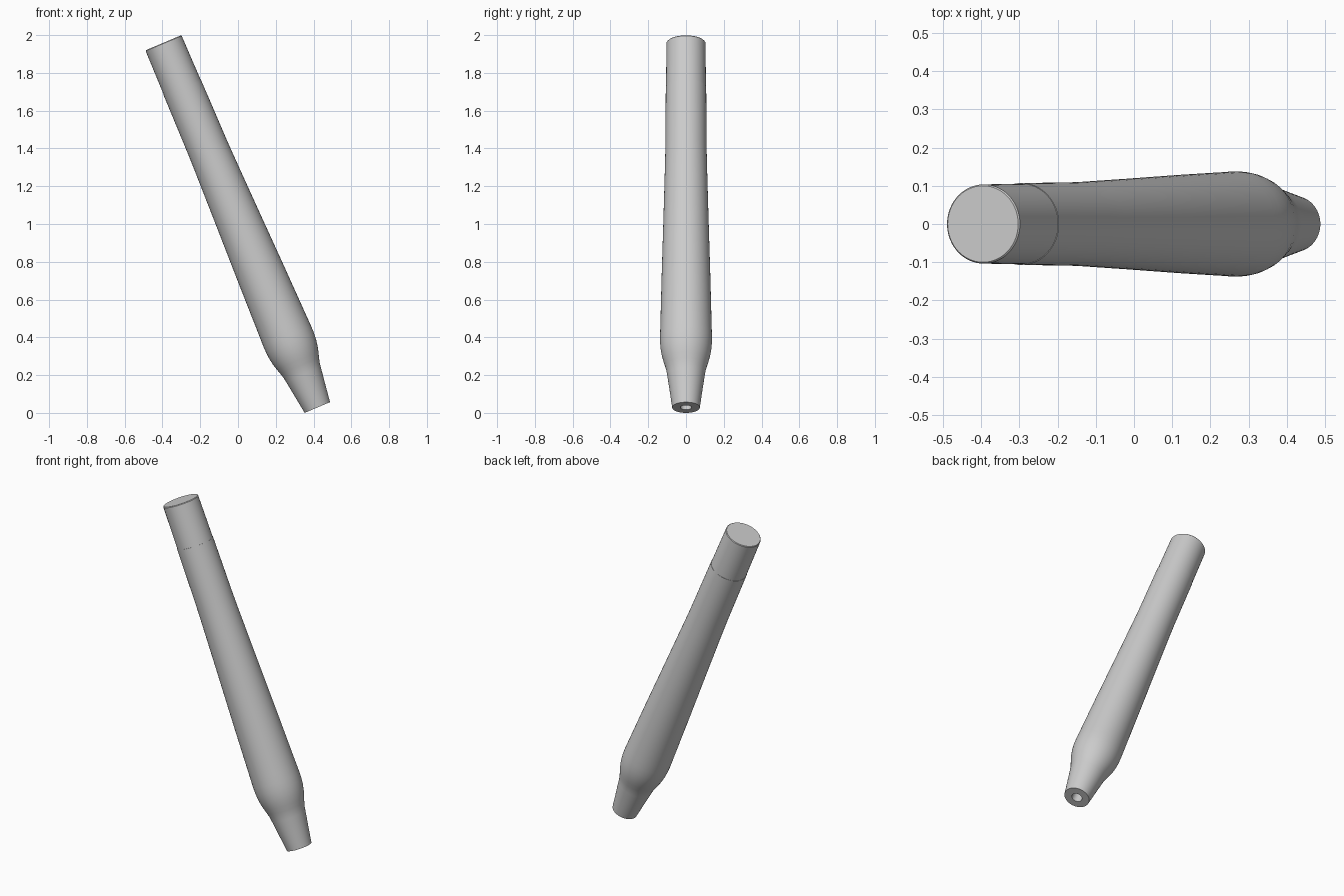
import bpy
import bmesh
from math import radians, pi
from mathutils import Matrix, Vector

default = bpy.data.objects.get("Cube")
if default:
    bpy.data.objects.remove(default, do_unlink=True)

grey = bpy.data.materials.new("plain grey")
grey.use_nodes = True
colour = (0.6, 0.6, 0.6, 1)
grey.diffuse_color = colour
grey.node_tree.nodes["Principled BSDF"].inputs["Base Color"].default_value = colour

SIDES = 64
LENGTH = 2.096
SEAM = 1.84
# The tool leans towards its right, standing on the rim of the tip
PLACE = Matrix.Translation((0.42, 0, 0.0285)) @ Matrix.Rotation(radians(-22.88), 4, 'Y')


def lathe(name, profile):
    """Spin a (radius, height) profile that starts and ends on the axis."""
    bm = bmesh.new()
    points = [bm.verts.new((r, 0, z)) for r, z in profile]
    edges = [bm.edges.new(pair) for pair in zip(points, points[1:])]
    bmesh.ops.spin(bm, geom=points + edges, cent=(0, 0, 0), axis=(0, 0, 1),
                   angle=2 * pi, steps=SIDES, use_merge=True)
    bmesh.ops.remove_doubles(bm, verts=bm.verts, dist=0.0001)
    bmesh.ops.recalc_face_normals(bm, faces=bm.faces)
    mesh = bpy.data.meshes.new(name)
    bm.to_mesh(mesh)
    bm.free()
    mesh.materials.append(grey)
    obj = bpy.data.objects.new(name, mesh)
    obj.matrix_world = PLACE
    bpy.context.collection.objects.link(obj)
    bpy.ops.object.select_all(action='DESELECT')
    obj.select_set(True)
    bpy.context.view_layer.objects.active = obj
    bpy.ops.object.shade_smooth_by_angle(angle=radians(30))
    return obj


# Barrel: bored tip, flared nose, rounded shoulder and long tapering grip
lathe("barrel", [
    (0, 0.3), (0.03, 0.3), (0.03, 0), (0.073, 0),
    (0.087, 0.1), (0.1, 0.19), (0.104, 0.215), (0.111, 0.24), (0.12, 0.27),
    (0.128, 0.3), (0.134, 0.335), (0.137, 0.37), (0.1375, 0.41), (0.136, 0.46),
    (0.129, 0.75), (0.119, 1.1), (0.111, 1.4), (0.109, 1.5), (0.107, SEAM), (0, SEAM),
])

# End cap, meeting the barrel at a hairline step
lathe("end_cap", [
    (0, SEAM - 0.005), (0.1055, SEAM - 0.005), (0.1035, LENGTH - 0.004),
    (0.1, LENGTH), (0, LENGTH),
])
